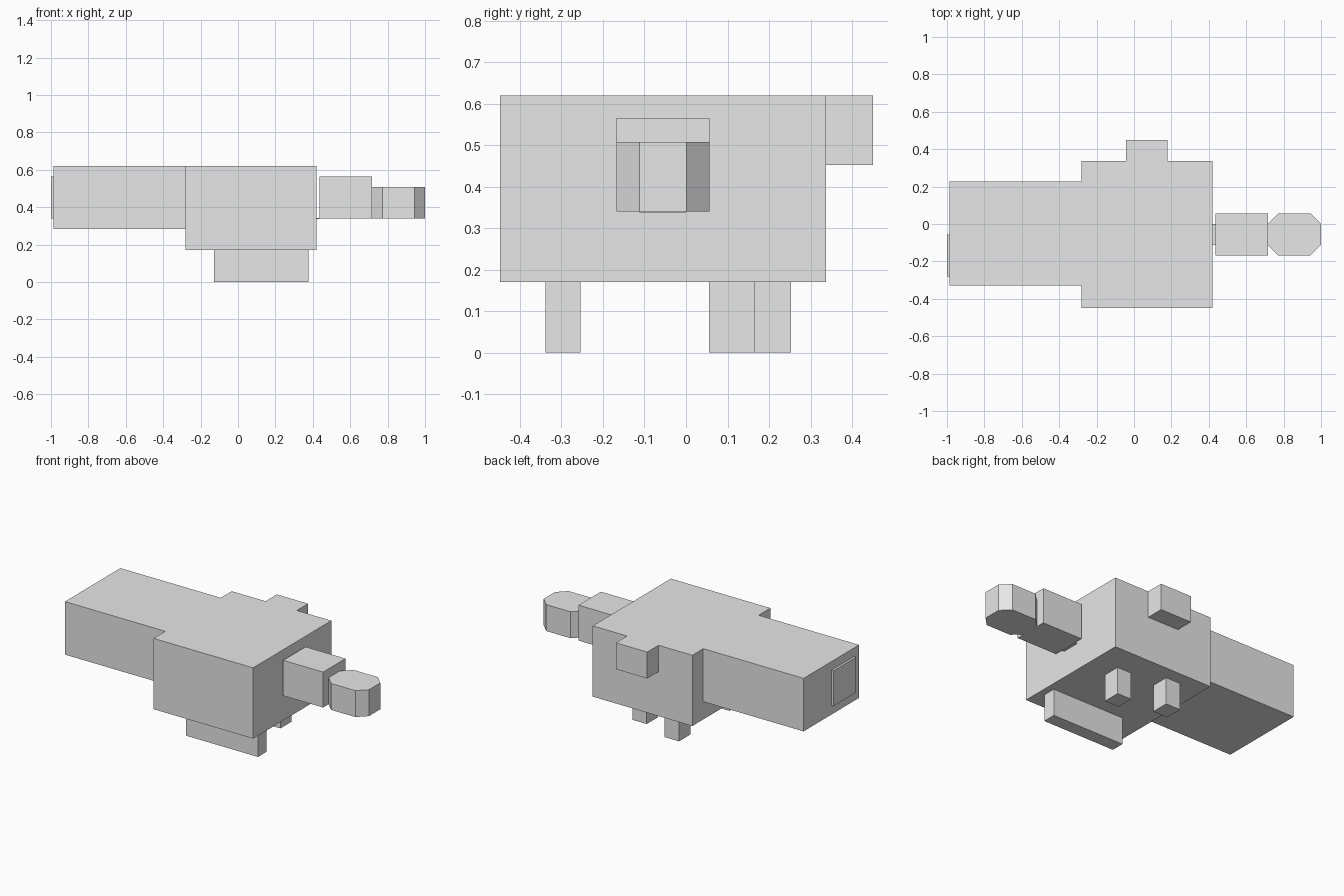
import bpy, bmesh

if "Cube" in bpy.data.objects:
    bpy.data.objects.remove(bpy.data.objects["Cube"])

grey = bpy.data.materials.new("light grey")
grey.diffuse_color = (0.8, 0.8, 0.8, 1)
grey.use_nodes = True
grey.node_tree.nodes["Principled BSDF"].inputs["Base Color"].default_value = grey.diffuse_color


def prism(name, outline, z0, z1):
    """Extrude a counter-clockwise plan outline from z0 to z1."""
    bm = bmesh.new()
    face = bm.faces.new([bm.verts.new((x, y, z0)) for x, y in outline])
    top = bmesh.ops.extrude_face_region(bm, geom=[face])["geom"]
    bmesh.ops.translate(bm, vec=(0, 0, z1 - z0),
                        verts=[g for g in top if isinstance(g, bmesh.types.BMVert)])
    bmesh.ops.recalc_face_normals(bm, faces=bm.faces[:])
    mesh = bpy.data.meshes.new(name)
    bm.to_mesh(mesh)
    bm.free()
    mesh.materials.append(grey)
    ob = bpy.data.objects.new(name, mesh)
    bpy.context.collection.objects.link(ob)
    return ob


def box(name, x, y, z):
    return prism(name, [(x[0], y[0]), (x[1], y[0]), (x[1], y[1]), (x[0], y[1])], *z)


# Main masses
box("main_body", (-0.28, 0.42), (-0.448, 0.337), (0.17, 0.62))
box("rear_wing", (-0.986, -0.28), (-0.33, 0.227), (0.283, 0.62))
box("side_block", (-0.042, 0.178), (0.337, 0.45), (0.452, 0.62))

# Panel on the rear end
box("rear_panel", (-1.0, -0.986), (-0.28, -0.055), (0.34, 0.565))

# Front block, its thin link to the body, and the octagonal tip
box("front_block", (0.435, 0.716), (-0.168, 0.057), (0.34, 0.565))
box("link_plate", (0.42, 0.435), (-0.112, 0.0), (0.338, 0.342))
x0, x1, y0, y1, c = 0.716, 1.0, -0.168, 0.057, 0.056
prism("octagonal_tip", [(x0 + c, y0), (x1 - c, y0), (x1, y0 + c), (x1, y1 - c),
                        (x1 - c, y1), (x0 + c, y1), (x0, y1 - c), (x0, y0 + c)],
      0.34, 0.508)

# Supports underneath
box("front_rail", (-0.128, 0.377), (-0.338, -0.254), (0, 0.17))
box("back_foot_right", (0.16, 0.26), (0.055, 0.166), (0, 0.17))
box("back_foot_left", (-0.128, -0.025), (0.14, 0.253), (0, 0.17))
